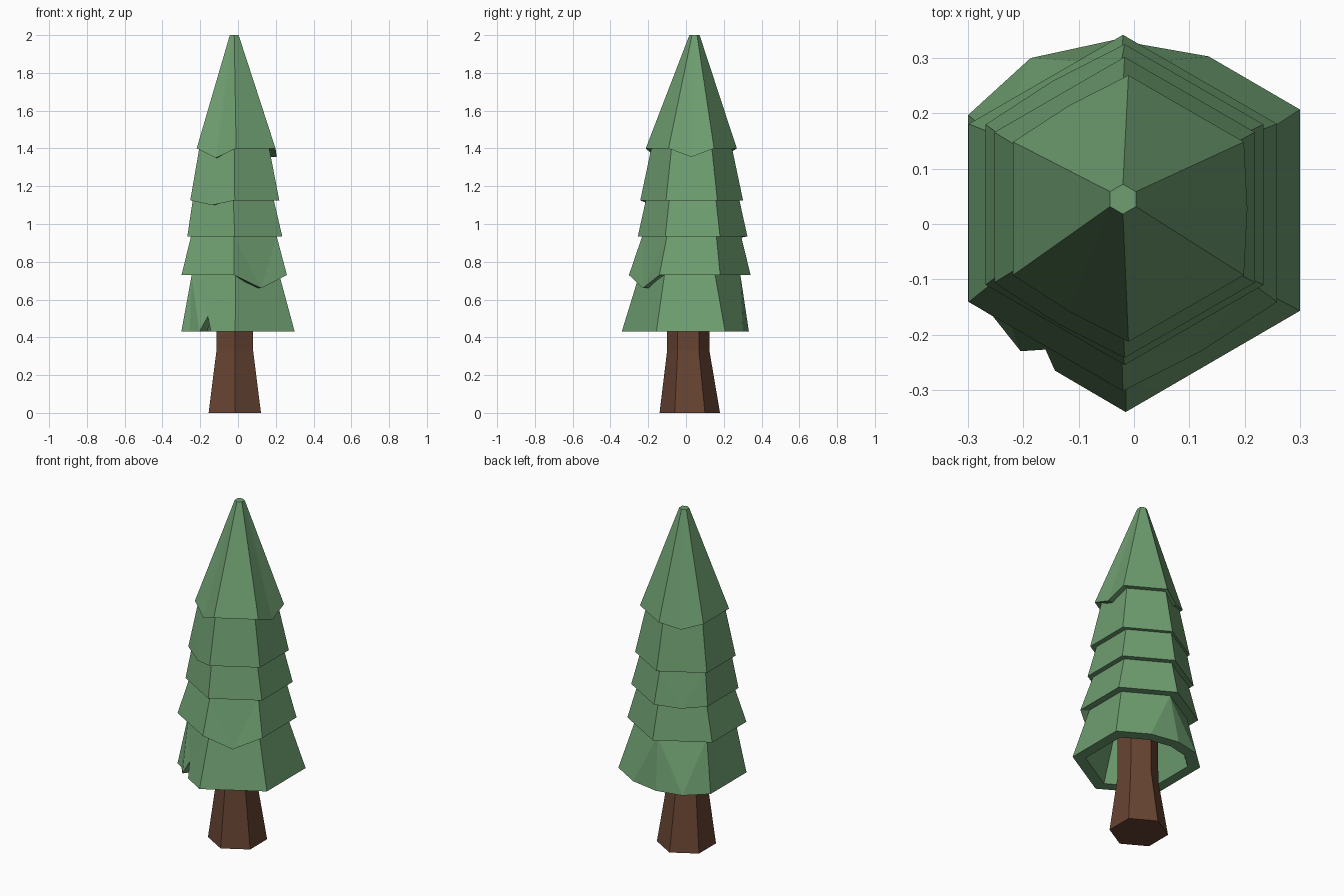
import bpy, bmesh
from math import sin, cos, radians

if "Cube" in bpy.data.objects:
    bpy.data.objects.remove(bpy.data.objects["Cube"])


def material(name, color):
    m = bpy.data.materials.new(name)
    m.diffuse_color = (*color, 1)
    m.use_nodes = True
    m.node_tree.nodes["Principled BSDF"].inputs["Base Color"].default_value = m.diffuse_color
    return m


GREEN = material("needles", (0.156, 0.342, 0.162))
BROWN = material("bark", (0.135, 0.057, 0.032))


def hexagon(x, y, r, z):
    # starts at the front corner and runs towards +x
    return [(x + r * cos(radians(60 * i - 90)), y + r * sin(radians(60 * i - 90)), z)
            for i in range(6)]


def finish(bm, name, mat):
    bmesh.ops.recalc_face_normals(bm, faces=bm.faces)
    me = bpy.data.meshes.new(name)
    bm.to_mesh(me)
    bm.free()
    me.materials.append(mat)
    ob = bpy.data.objects.new(name, me)
    bpy.context.collection.objects.link(ob)
    return ob


def bridge(bm, sides, top):
    # join a hexagon whose sides may hold extra points to a plain hexagon
    for i, side in enumerate(sides):
        a, b = top[i], top[(i + 1) % 6]
        if len(side) == 2:
            bm.faces.new((side[0], side[1], b, a))
            continue
        m = len(side) // 2
        for j in range(len(side) - 1):
            bm.faces.new((side[j], side[j + 1], a if j < m else b))
        bm.faces.new((side[m], b, a))


def split_sides(corners, extras):
    sides, n = [], 0
    loop = []
    for i in range(6):
        loop += [corners[i]] + extras.get(i, [])
    return loop


def tier(name, corners, extras, top, lip, hollow=None):
    bm = bmesh.new()
    loop = split_sides(corners, extras)
    cx = sum(p[0] for p in corners) / 6
    cy = sum(p[1] for p in corners) / 6
    outer = [bm.verts.new(p) for p in loop]
    inner = [bm.verts.new((cx + (p[0] - cx) * lip, cy + (p[1] - cy) * lip, p[2])) for p in loop]

    def sides(ring):
        out, k = [], 0
        for i in range(6):
            n = len(extras.get(i, [])) + 1
            out.append([ring[(k + j) % len(ring)] for j in range(n + 1)])
            k += n
        return out

    # sloping skirt and its cap
    tv = [bm.verts.new(p) for p in top]
    bridge(bm, sides(outer), tv)
    bm.faces.new(tv)
    # underside lip
    n = len(loop)
    for i in range(n):
        j = (i + 1) % n
        bm.faces.new((outer[i], outer[j], inner[j], inner[i]))
    # inside wall, or a flat closure
    if hollow:
        hv = [bm.verts.new(p) for p in hollow]
        bridge(bm, sides(inner), hv)
        bm.faces.new(hv)
    else:
        bm.faces.new(inner)
    finish(bm, name, GREEN)


# trunk: flared hexagonal foot, straight above
bm = bmesh.new()
rings = [[bm.verts.new(p) for p in hexagon(*a)] for a in
         ((-0.017, 0.02, 0.16, 0), (-0.017, 0.012, 0.112, 0.33), (-0.017, 0.012, 0.11, 0.71))]
for lo, hi in zip(rings, rings[1:]):
    for i in range(6):
        j = (i + 1) % 6
        bm.faces.new((lo[i], lo[j], hi[j], hi[i]))
bm.faces.new(rings[0])
bm.faces.new(rings[-1])
finish(bm, "trunk", BROWN)

# bottom tier: ragged hem with a notch at front left, hollow inside
Z = 0.43
tier("bottom_tier",
     [(-0.015, -0.34, Z), (0.3, -0.157, Z), (0.3, 0.207, Z),
      (-0.035, 0.333, Z), (-0.3, 0.197, Z), (-0.3, -0.14, Z)],
     {2: [(0.135, 0.303, Z)], 3: [(-0.187, 0.3, Z)],
      5: [(-0.255, -0.167, Z), (-0.205, -0.23, Z), (-0.16, -0.227, 0.51), (-0.143, -0.265, Z)]},
     hexagon(-0.013, 0.02, 0.268, 0.73), 0.8,
     hexagon(-0.013, 0.02, 0.2, 0.69))

# upper tiers: base hexagon, top hexagon, drooping sides {side: z}
UPPER = {
    "second_tier": ((-0.02, 0.02, 0.322, 0.73), (-0.022, 0.03, 0.262, 0.935), {0: 0.66}),
    "third_tier": ((-0.017, 0.035, 0.29, 0.935), (-0.025, 0.035, 0.248, 1.125), {3: 0.92}),
    "fourth_tier": ((-0.017, 0.03, 0.272, 1.125), (-0.02, 0.03, 0.214, 1.4), {5: 1.1}),
    "top_tier": ((-0.01, 0.028, 0.241, 1.4), (-0.02, 0.045, 0.027, 2.0),
                 {1: 1.355, 3: 1.365, 5: 1.35}),
}
for name, (base, top, droops) in UPPER.items():
    c = hexagon(*base)
    extras = {}
    for i, z in droops.items():
        a, b = c[i], c[(i + 1) % 6]
        mx, my = (a[0] + b[0]) / 2, (a[1] + b[1]) / 2
        k = 1.03
        extras[i] = [(base[0] + (mx - base[0]) * k, base[1] + (my - base[1]) * k, z)]
    tier(name, c, extras, hexagon(*top), 0.75)
